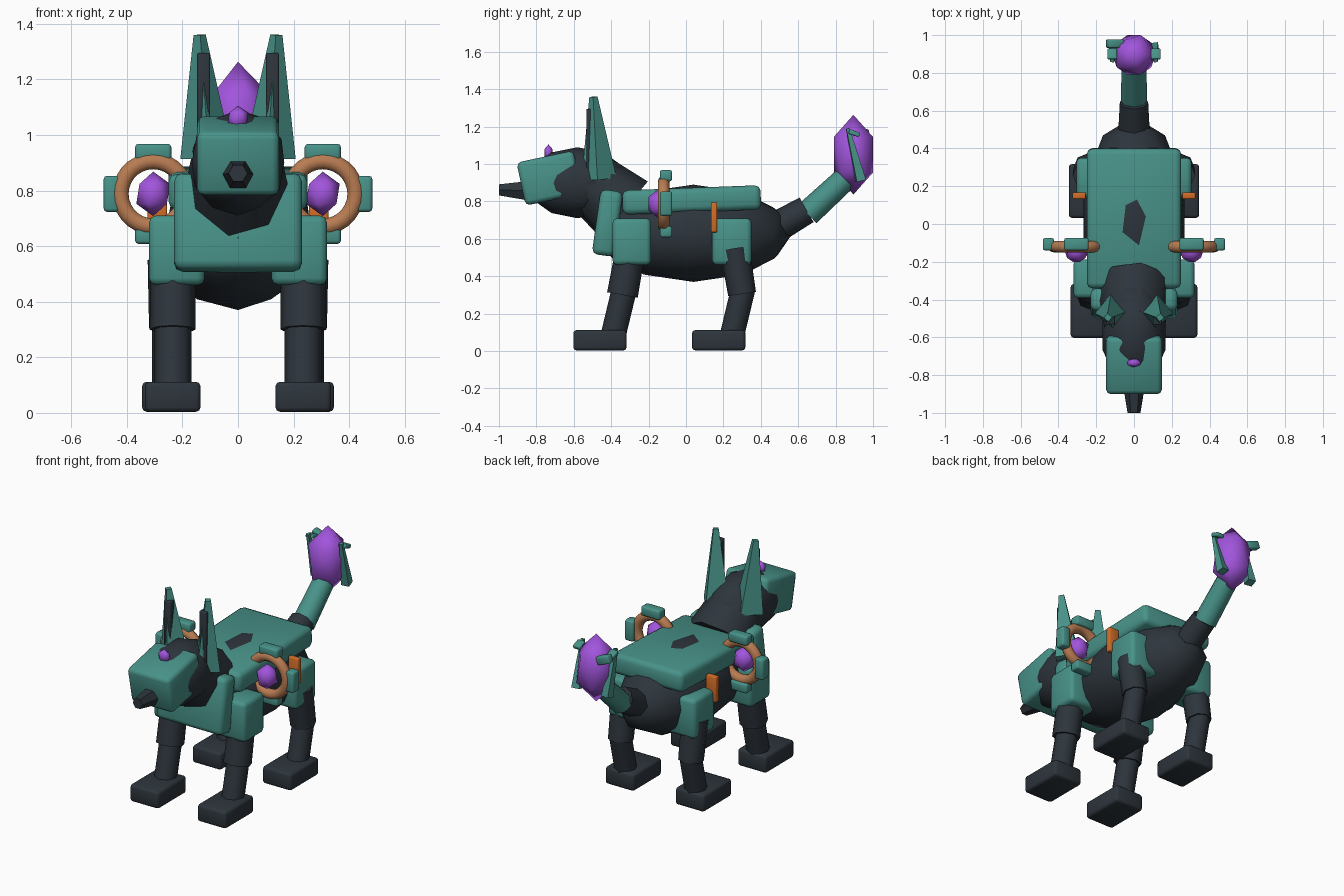
import bpy
import bmesh
from math import radians, pi
from mathutils import Vector, Matrix

if "Cube" in bpy.data.objects:
    bpy.data.objects.remove(bpy.data.objects["Cube"], do_unlink=True)


def material(name, rgb):
    m = bpy.data.materials.new(name)
    m.use_nodes = True
    m.diffuse_color = (*rgb, 1)
    m.node_tree.nodes["Principled BSDF"].inputs["Base Color"].default_value = (*rgb, 1)
    return m


TEAL = material("teal armour", (0.065, 0.29, 0.25))
DARK = material("dark slate", (0.026, 0.035, 0.045))
PURPLE = material("purple crystal", (0.36, 0.09, 0.72))
COPPER = material("copper", (0.48, 0.2, 0.085))
ORANGE = material("orange", (0.64, 0.15, 0.02))


def finish(bm, name, mat, matrix, angle=35):
    bmesh.ops.recalc_face_normals(bm, faces=bm.faces)
    mesh = bpy.data.meshes.new(name)
    bm.to_mesh(mesh)
    bm.free()
    mesh.materials.append(mat)
    ob = bpy.data.objects.new(name, mesh)
    ob.matrix_world = matrix
    bpy.context.collection.objects.link(ob)
    bpy.ops.object.select_all(action="DESELECT")
    ob.select_set(True)
    bpy.context.view_layer.objects.active = ob
    bpy.ops.object.shade_smooth_by_angle(angle=radians(angle))
    return ob


def box(name, mat, loc, size, bevel=0.02, tilt=0.0, roll=0.0):
    """Rounded box; tilt turns about x and roll about y."""
    bm = bmesh.new()
    bmesh.ops.create_cube(bm, size=1)
    bmesh.ops.scale(bm, vec=size, verts=bm.verts)
    bmesh.ops.bevel(bm, geom=bm.edges[:], offset=bevel, segments=2, profile=0.5, affect="EDGES")
    rot = Matrix.Rotation(radians(roll), 4, "Y") @ Matrix.Rotation(radians(tilt), 4, "X")
    return finish(bm, name, mat, Matrix.Translation(loc) @ rot, 50)


def ball(name, mat, loc, radii, detail):
    """Low-poly smooth ellipsoid."""
    bm = bmesh.new()
    bmesh.ops.create_icosphere(bm, subdivisions=detail, radius=1)
    bmesh.ops.scale(bm, vec=radii, verts=bm.verts)
    return finish(bm, name, mat, Matrix.Translation(loc), 180)


def limb(name, mat, a, b, r1, r2, sides=8, spin=0.0, angle=50):
    """Tapered prism from point a to point b."""
    a, b = Vector(a), Vector(b)
    bm = bmesh.new()
    bmesh.ops.create_cone(bm, cap_ends=True, segments=sides, radius1=r1, radius2=r2,
                          depth=(b - a).length)
    bmesh.ops.rotate(bm, cent=(0, 0, 0), matrix=Matrix.Rotation(radians(spin), 3, "Z"), verts=bm.verts)
    rot = (b - a).to_track_quat("Z", "Y").to_matrix().to_4x4()
    return finish(bm, name, mat, Matrix.Translation((a + b) / 2) @ rot, angle)


def ring(name, mat, loc, major, minor, steps=28, sides=10):
    """Torus standing in the xz plane, spun from a circle."""
    bm = bmesh.new()
    turn = Matrix.Translation((major, 0, 0)) @ Matrix.Rotation(pi / 2, 4, "X")
    bmesh.ops.create_circle(bm, segments=sides, radius=minor, matrix=turn @ Matrix.Rotation(pi / 2, 4, "X"))
    bmesh.ops.spin(bm, geom=bm.verts[:] + bm.edges[:], cent=(0, 0, 0), axis=(0, 1, 0),
                   angle=2 * pi, steps=steps)
    bmesh.ops.remove_doubles(bm, verts=bm.verts, dist=0.0005)
    return finish(bm, name, mat, Matrix.Translation(loc), 60)


# Trunk and armour plates
ball("body", DARK, (0, 0.04, 0.63), (0.28, 0.53, 0.26), 2)
box("back_plate", TEAL, (0, 0.03, 0.808), (0.5, 0.74, 0.13), 0.03, tilt=2.2)
box("chest_plate", TEAL, (0, -0.42, 0.685), (0.46, 0.12, 0.35), 0.03, tilt=-8)

# Neck and head
limb("neck", DARK, (0, -0.56, 0.945), (0, -0.33, 0.755), 0.16, 0.2, 8, 10)
ball("head", DARK, (0, -0.58, 0.9), (0.175, 0.28, 0.19), 2)
box("face_mask", TEAL, (0, -0.73, 0.925), (0.295, 0.31, 0.235), 0.025, tilt=12)
limb("snout", DARK, (0, -0.83, 0.857), (0, -1.0, 0.862), 0.062, 0.034, 6, 30, 30)
ball("forehead_gem", PURPLE, (0, -0.735, 1.06), (0.042, 0.025, 0.045), 1)

# Tail with its crystal
limb("tail_base", DARK, (0, 0.46, 0.65), (0, 0.645, 0.755), 0.085, 0.075)
limb("tail_tip", TEAL, (0, 0.65, 0.735), (0, 0.85, 0.92), 0.07, 0.065)
ball("tail_crystal", PURPLE, (0, 0.895, 1.05), (0.127, 0.123, 0.213), 1)

for side, s in (("left", 1), ("right", -1)):
    # Ears
    limb(f"{side}_ear", TEAL, (s * 0.113, -0.465, 0.92), (s * 0.138, -0.495, 1.36), 0.095, 0.022, 4, 45, 20)
    box(f"{side}_inner_ear", DARK, (s * 0.124, -0.51, 1.12), (0.047, 0.045, 0.35), 0.006)

    # Front leg
    x = s * 0.235
    box(f"{side}_shoulder_guard", TEAL, (s * 0.22, -0.29, 0.585), (0.2, 0.205, 0.25), 0.025)
    limb(f"{side}_front_upper_leg", DARK, (x, -0.295, 0.55), (x, -0.34, 0.3), 0.08, 0.083)
    limb(f"{side}_front_lower_leg", DARK, (x, -0.33, 0.33), (x, -0.39, 0.08), 0.067, 0.067)
    box(f"{side}_front_foot", DARK, (x, -0.46, 0.058), (0.2, 0.285, 0.108), 0.016)

    # Hind leg
    x = s * 0.245
    box(f"{side}_thigh_guard", TEAL, (s * 0.205, 0.245, 0.585), (0.2, 0.21, 0.25), 0.025)
    limb(f"{side}_hind_upper_leg", DARK, (x, 0.26, 0.55), (x, 0.3, 0.305), 0.08, 0.075)
    limb(f"{side}_hind_lower_leg", DARK, (x, 0.305, 0.33), (x, 0.245, 0.08), 0.065, 0.065)
    box(f"{side}_hind_foot", DARK, (x, 0.175, 0.058), (0.2, 0.285, 0.108), 0.016)

    # Shoulder ring with crystal and four clamps
    cx, cz = s * 0.305, 0.788
    ring(f"{side}_shoulder_ring", COPPER, (cx, -0.12, cz), 0.118, 0.031)
    ball(f"{side}_shoulder_crystal", PURPLE, (cx, -0.145, cz), (0.068, 0.065, 0.08), 1)
    for place, dx, dz in (("top", 0, 1), ("bottom", 0, -1), ("outer", s, 0), ("inner", -s, 0)):
        size = (0.13, 0.066, 0.06) if dz else (0.06, 0.066, 0.13)
        box(f"{side}_ring_{place}_clamp", TEAL, (cx + 0.148 * dx, -0.107, cz + 0.15 * dz), size, 0.012)

    # Flank fin
    box(f"{side}_flank_fin", ORANGE, (s * 0.29, 0.15, 0.715), (0.07, 0.034, 0.16), 0.006)

    # Prongs gripping the tail crystal
    limb(f"{side}_tail_prong", TEAL, (s * 0.105, 0.935, 0.91), (s * 0.115, 0.865, 1.19), 0.036, 0.013, 4, 45, 20)
    box(f"{side}_tail_prong_hook", TEAL, (s * 0.115, 0.9, 1.165), (0.05, 0.06, 0.025), 0.006, tilt=-20)

# Extra claw on one side of the tail crystal
box("tail_claw", TEAL, (-0.1, 0.955, 1.15), (0.09, 0.045, 0.05), 0.008, roll=20)
